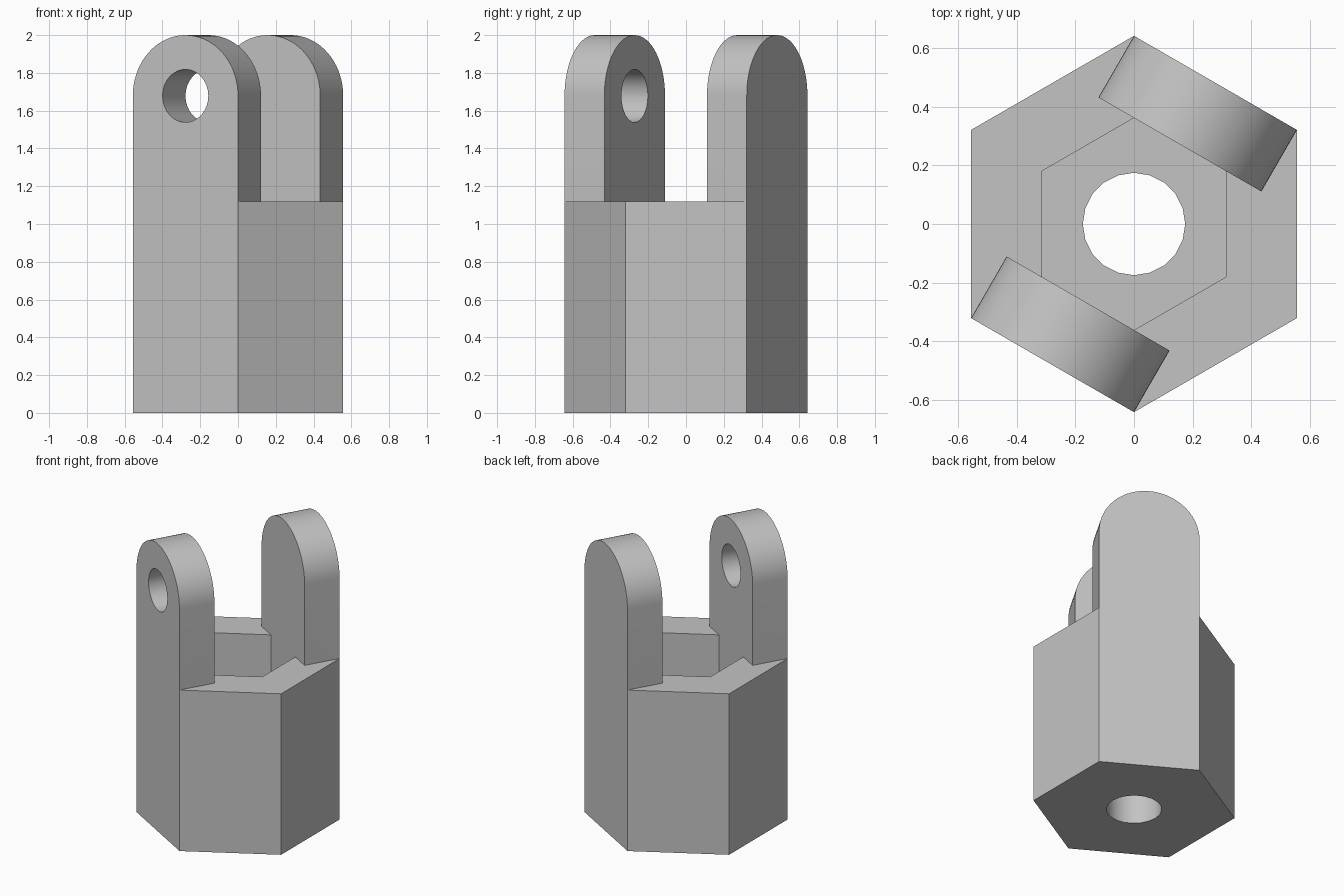
import bpy, bmesh, math
from mathutils import Matrix, Vector

cube = bpy.data.objects.get("Cube")
if cube:
    bpy.data.objects.remove(cube, do_unlink=True)

# Main sizes
R = 0.643                             # outer hexagon, centre to corner
APOTHEM = R * math.cos(math.pi / 6)   # centre to flat
WALL = 0.243                          # wall and lug thickness
POCKET_R = (APOTHEM - WALL) / math.cos(math.pi / 6)
BODY_H, TOP, FLOOR = 1.12, 2.0, 0.24
EYE_Z = TOP - R / 2

grey = bpy.data.materials.new("light grey")
grey.use_nodes = True
colour = (0.55, 0.55, 0.55, 1)
grey.diffuse_color = colour
grey.node_tree.nodes["Principled BSDF"].inputs["Base Color"].default_value = colour


def prism(name, outline, height, matrix):
    """Extrude a flat outline along local z and place it."""
    bm = bmesh.new()
    base = bm.faces.new([bm.verts.new((x, y, 0)) for x, y in outline])
    ext = bmesh.ops.extrude_face_region(bm, geom=[base])["geom"]
    bmesh.ops.translate(bm, vec=(0, 0, height),
                        verts=[v for v in ext if isinstance(v, bmesh.types.BMVert)])
    bm.transform(matrix)
    bmesh.ops.recalc_face_normals(bm, faces=bm.faces)
    mesh = bpy.data.meshes.new(name)
    bm.to_mesh(mesh)
    bm.free()
    mesh.materials.append(grey)
    obj = bpy.data.objects.new(name, mesh)
    bpy.context.collection.objects.link(obj)
    return obj


def ring(radius, sides, start=0.0, sweep=2 * math.pi, centre_y=0.0):
    count = sides if sweep > 6 else sides + 1
    return [(radius * math.cos(start + sweep * i / sides),
             centre_y + radius * math.sin(start + sweep * i / sides)) for i in range(count)]


def combine(target, tool, operation):
    mod = target.modifiers.new(operation.lower(), "BOOLEAN")
    mod.operation, mod.solver, mod.object = operation, "EXACT", tool
    bpy.context.view_layer.objects.active = target
    bpy.ops.object.modifier_apply(modifier=mod.name)
    bpy.data.objects.remove(tool, do_unlink=True)


def up(z):
    return Matrix.Translation((0, 0, z))


# Hexagonal body with a hexagonal pocket and a round hole through the floor
body = prism("clevis_socket", ring(R, 6, math.pi / 2), BODY_H, up(0))
combine(body, prism("pocket", ring(POCKET_R, 6, math.pi / 2), 2, up(FLOOR)), "DIFFERENCE")
combine(body, prism("floor_hole", ring(0.175, 20), 1, up(-0.3)), "DIFFERENCE")

# Two round-topped lugs on opposite flats, each with a pin hole
arch = [(-R / 2, BODY_H - 0.4), (R / 2, BODY_H - 0.4)] + ring(R / 2, 36, 0, math.pi, EYE_Z)
for angle in (math.radians(-30), math.radians(150)):
    # Local x runs along the flat, local y is up, local z points outward
    frame = Matrix.Rotation(angle, 4, "Z") @ Matrix.Rotation(math.pi / 2, 4, "X")
    lug = prism("lug", arch, WALL, frame @ up(APOTHEM - WALL))
    eye = prism("pin_hole", ring(0.14, 32, centre_y=EYE_Z), WALL + 0.2,
                frame @ up(APOTHEM - WALL - 0.1))
    combine(lug, eye, "DIFFERENCE")
    combine(body, lug, "UNION")

# Merge coplanar pieces into clean flat faces
bm = bmesh.new()
bm.from_mesh(body.data)
bmesh.ops.remove_doubles(bm, verts=bm.verts, dist=0.0005)
bmesh.ops.dissolve_limit(bm, angle_limit=math.radians(1), verts=bm.verts, edges=bm.edges)
bm.to_mesh(body.data)
bm.free()

bpy.ops.object.select_all(action="DESELECT")
body.select_set(True)
bpy.context.view_layer.objects.active = body
bpy.ops.object.shade_smooth_by_angle(angle=math.radians(30))
